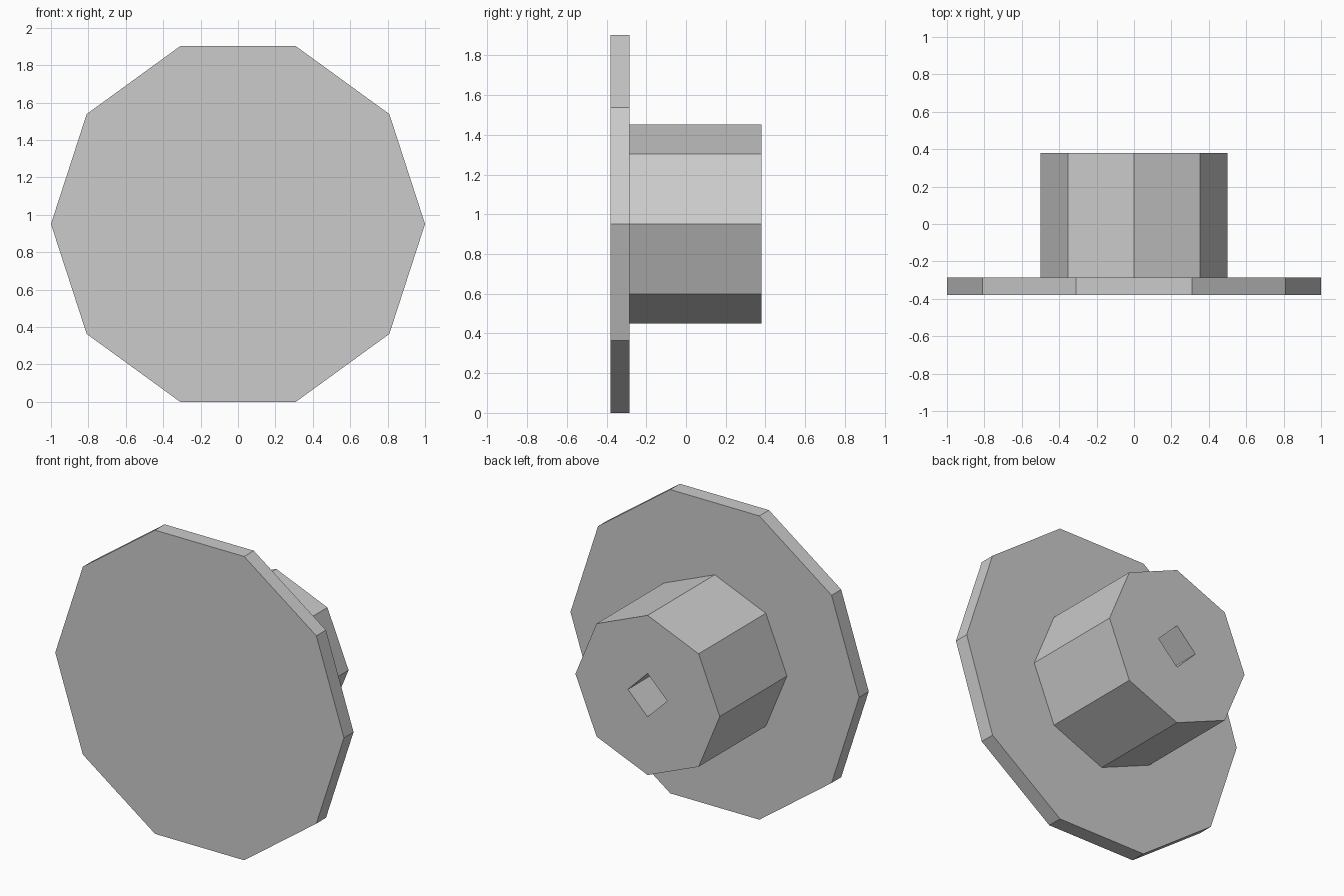
import bpy, bmesh
from math import cos, sin, tau

default = bpy.data.objects.get("Cube")
if default:
    bpy.data.objects.remove(default, do_unlink=True)

AXIS_Z = 0.951

grey = bpy.data.materials.new("plain_grey")
grey.use_nodes = True
COLOUR = (0.6, 0.6, 0.6, 1)
grey.diffuse_color = COLOUR
grey.node_tree.nodes["Principled BSDF"].inputs["Base Color"].default_value = COLOUR


def prism(name, sides, radius, y_front, y_back):
    """Flat-shaded prism along y, with a corner pointing to +x."""
    bm = bmesh.new()
    ring = [bm.verts.new((radius * cos(tau * i / sides), y_front,
                          AXIS_Z + radius * sin(tau * i / sides)))
            for i in range(sides)]
    cap = bm.faces.new(ring)
    result = bmesh.ops.extrude_face_region(bm, geom=[cap], use_keep_orig=True)
    moved = [g for g in result["geom"] if isinstance(g, bmesh.types.BMVert)]
    bmesh.ops.translate(bm, verts=moved, vec=(0, y_back - y_front, 0))
    bmesh.ops.recalc_face_normals(bm, faces=bm.faces)
    mesh = bpy.data.meshes.new(name)
    bm.to_mesh(mesh)
    bm.free()
    mesh.materials.append(grey)
    obj = bpy.data.objects.new(name, mesh)
    bpy.context.collection.objects.link(obj)
    return obj


# Ten-sided front plate and eight-sided hub behind it
prism("front_plate", 10, 1.0, -0.38, -0.285)
hub = prism("hub", 8, 0.5, -0.285, 0.38)

# Square socket through the hub, closed by the plate
cutter = prism("socket_cutter", 4, 0.136, -0.5, 0.5)
cutter.hide_render = True
cutter.hide_set(True)
cut = hub.modifiers.new("socket", 'BOOLEAN')
cut.operation = 'DIFFERENCE'
cut.solver = 'EXACT'
cut.object = cutter
